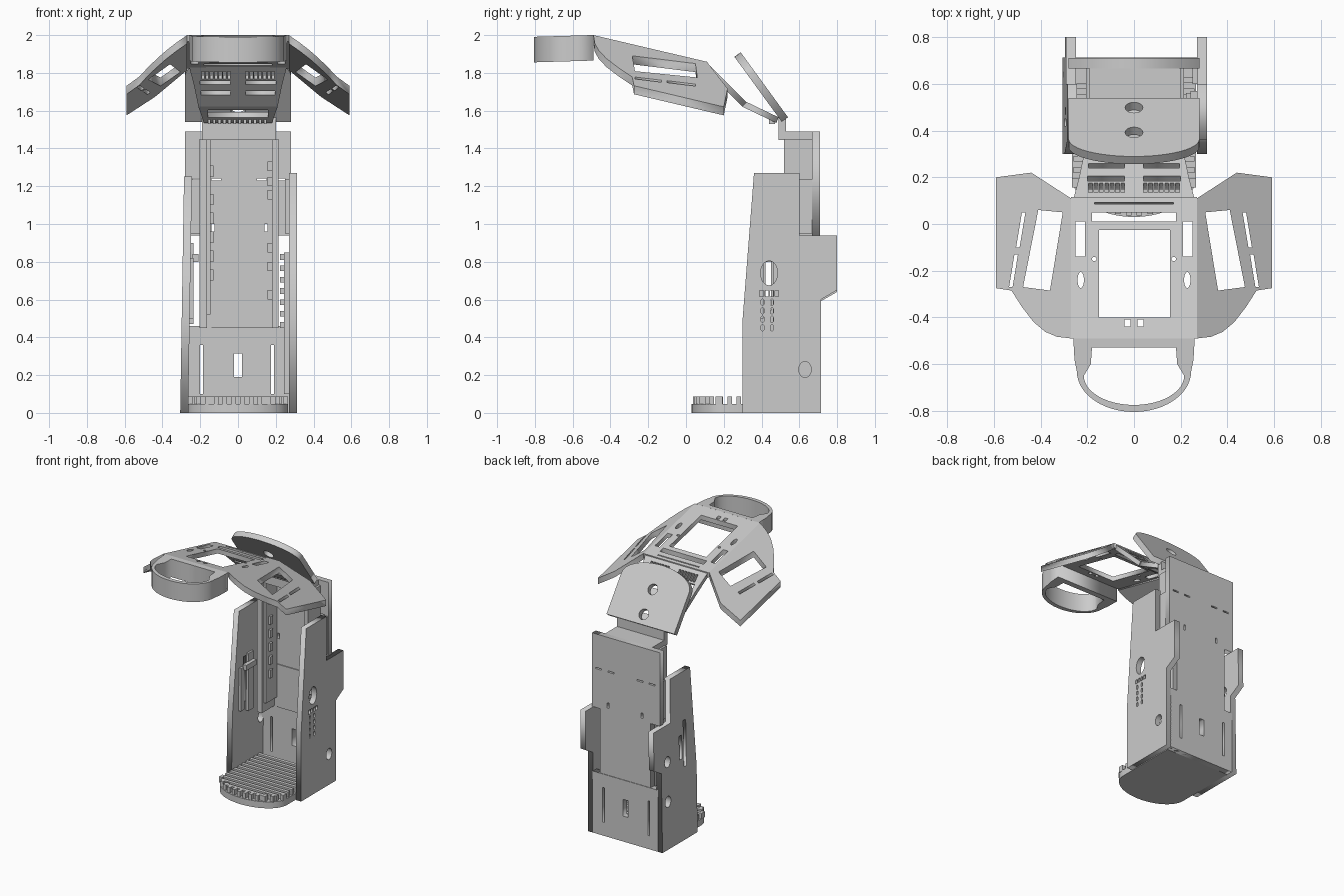
import bpy, bmesh
from math import sin, cos, pi
from mathutils import Matrix, Vector


def finish(name, bm):
    bmesh.ops.remove_doubles(bm, verts=bm.verts, dist=1e-5)
    bmesh.ops.recalc_face_normals(bm, faces=bm.faces)
    me = bpy.data.meshes.new(name)
    bm.to_mesh(me)
    bm.free()
    ob = bpy.data.objects.new(name, me)
    bpy.context.collection.objects.link(ob)
    return ob


def plate(name, loops, o, u, v, w):
    """Flat panel: first loop is the outline, the others are holes; w is the thickness vector."""
    cu = bpy.data.curves.new(name, 'CURVE')
    cu.dimensions, cu.fill_mode, cu.extrude = '2D', 'BOTH', 0.5
    for loop in loops:
        sp = cu.splines.new('POLY')
        sp.points.add(len(loop) - 1)
        for p, (a, b) in zip(sp.points, loop):
            p.co = (a, b, 0, 1)
        sp.use_cyclic_u = True
    tmp = bpy.data.objects.new(name + "_tmp", cu)
    bpy.context.collection.objects.link(tmp)
    dg = bpy.context.evaluated_depsgraph_get()
    me = bpy.data.meshes.new_from_object(tmp.evaluated_get(dg))
    bpy.data.objects.remove(tmp)
    o, u, v, w = map(Vector, (o, u, v, w))
    m = Matrix([u, v, w]).transposed().to_4x4()
    m.translation = o + w / 2
    bm = bmesh.new()
    bm.from_mesh(me)
    bm.transform(m)
    bpy.data.meshes.remove(me)
    return finish(name, bm)


def boxes(name, spans):
    """One object from (x0, x1, y0, y1, z0, z1) blocks."""
    bm = bmesh.new()
    for x0, x1, y0, y1, z0, z1 in spans:
        m = Matrix.Translation(((x0 + x1) / 2, (y0 + y1) / 2, (z0 + z1) / 2))
        bmesh.ops.create_cube(bm, size=1, matrix=m @ Matrix.Diagonal((x1 - x0, y1 - y0, z1 - z0, 1)))
    return finish(name, bm)


def rect(a0, a1, b0, b1):
    return [(a0, b0), (a1, b0), (a1, b1), (a0, b1)]


def oval(a, b, ra, rb, n=20):
    return [(a + ra * cos(2 * pi * i / n), b + rb * sin(2 * pi * i / n)) for i in range(n)]


def arc(cy, rx, ry, a0=0, a1=pi, n=24):
    return [(rx * cos(a0 + (a1 - a0) * i / n), cy + ry * sin(a0 + (a1 - a0) * i / n)) for i in range(n + 1)]


X, Y, Z = (1, 0, 0), (0, 1, 0), (0, 0, 1)

# Rounded foot plate with cross ribs and a toothed rim
plate("foot_plate", [[(-0.265, 0.7)] + arc(0.2, 0.265, 0.17, pi, 2 * pi) + [(0.265, 0.7)]],
      (0, 0, 0), X, Y, (0, 0, 0.048))


def rim_x(y):
    return 0.26 if y > 0.2 else 0.265 * max(0, 1 - ((0.2 - y) / 0.17) ** 2) ** 0.5 - 0.005


ribs = [(-rim_x(y), rim_x(y), y, y + 0.025, 0.045, 0.088) for y in [0.075 + 0.048 * i for i in range(12)]]
for i in range(12):
    x = -0.253 + 0.046 * i
    y = 0.2 - 0.17 * (1 - (x / 0.265) ** 2) ** 0.5
    ribs.append((x - 0.012, x + 0.012, y + 0.006, y + 0.045, 0.045, 0.088))
boxes("foot_ribs", ribs)

# Side walls with rear flaps, round ports and vents
wall = [(0.3, 0), (0.714, 0), (0.714, 0.6), (0.8, 0.65), (0.8, 0.94), (0.6, 0.94),
        (0.6, 1.27), (0.36, 1.27), (0.3, 0.5)]
right_holes = [oval(0.44, 0.74, 0.045, 0.065), oval(0.63, 0.23, 0.033, 0.042)]
right_holes += [rect(0.39 + 0.027 * i, 0.41 + 0.027 * i, 0.617, 0.647) for i in range(4)]
right_holes += [oval(y, 0.45 + 0.045 * i, 0.009, 0.018, 8) for y in (0.405, 0.455) for i in range(4)]
plate("right_wall", [wall] + right_holes, (0.27, 0, 0), Y, Z, (0.042, 0, 0))
left_holes = [oval(0.64, 0.36, 0.033, 0.042), oval(0.64, 0.66, 0.033, 0.042),
              rect(0.42, 0.45, 0.55, 0.9), rect(0.47, 0.5, 0.62, 0.8)]
plate("left_wall", [wall] + left_holes, (-0.306, 0, 0), Y, (0.016, 0, 0.985), (0.042, 0, 0))

# Lower back wall with slots
plate("lower_back", [rect(-0.27, 0.275, 0, 0.46), rect(-0.2, -0.185, 0.1, 0.36),
                     rect(0.175, 0.19, 0.1, 0.36), rect(-0.02, 0.02, 0.19, 0.315)],
      (0, 0.714, 0), X, Z, (0, -0.045, 0))

# Sliding back panel, narrow below and wide above
back = [(-0.205, 0.45), (0.215, 0.45), (0.215, 0.94), (0.28, 0.94), (0.28, 1.49),
        (-0.28, 1.49), (-0.28, 0.94), (-0.205, 0.94)]
back_holes = [rect(x, x + 0.05, 1.23, 1.24) for x in (-0.24, -0.14, 0.1, 0.2)]
back_holes += [rect(x, x + 0.015, 0.96, 1.0) for x in (-0.14, 0.14)]
plate("back_panel", [back] + back_holes, (0, 0.71, 0), X, Z, (0, -0.043, 0))
boxes("back_seams", [(-0.14, 0.18, 0.66, 0.67, 0.45, 0.77)])

# Rails, top cap and neck post inside
boxes("inner_rails", [(-0.205, -0.165, 0.52, 0.67, 0.45, 1.45), (0.18, 0.215, 0.52, 0.67, 0.45, 1.45),
                      (-0.165, -0.145, 0.54, 0.67, 0.52, 1.45)])
boxes("rail_studs", [(-0.146, -0.13, 0.57, 0.6, z, z + 0.06) for z in (0.7, 0.8, 0.9, 1.0, 1.1, 1.25)]
      + [(0.155, 0.181, 0.57, 0.6, z, z + 0.05) for z in (0.6, 0.75, 0.85, 1.13, 1.2, 1.28)])
boxes("top_cap", [(-0.19, 0.2, 0.49, 0.67, 1.445, 1.49)])
boxes("neck_post", [(-0.19, 0.2, 0.49, 0.53, 1.45, 1.565)])

# Brackets on the inner faces of the walls
boxes("upper_brackets", [(-0.25, -0.205, 0.6, 0.668, 0.95, 1.235), (0.25, 0.275, 0.6, 0.668, 0.95, 1.235)])
boxes("left_bracket", [(-0.265, -0.235, 0.46, 0.52, 0.47, 0.9), (-0.24, -0.21, 0.4, 0.52, 0.8, 0.84),
                       (-0.265, -0.235, 0.37, 0.41, 0.5, 0.82)])
boxes("right_bracket", [(0.243, 0.275, 0.52, 0.57, 0.1, 0.85)]
      + [(0.222, 0.245, 0.53, 0.56, 0.45 + 0.06 * i, 0.48 + 0.06 * i) for i in range(7)])

# Rounded head-rest plate leaning forward, with two holes
plate("head_rest", [[(-0.28, 0)] + [(0.28, 0)] + arc(0.3, 0.28, 0.125), oval(0, 0.07, 0.038, 0.038),
                    oval(0, 0.25, 0.038, 0.038)],
      (0, 0.54, 1.565), X, (0, -0.59, 0.81), (0, -0.033, -0.024))

# Tilted window frame on top (drawn in plan, sheared to its slope)
SLOPE = -0.235


def top_z(x, y):
    return 2.0 + SLOPE * (y + 0.49) - 0.68 * x


frame = [rect(-0.27, 0.27, -0.49, 0.115), rect(-0.15, 0.155, -0.4, -0.025), rect(-0.18, 0.18, 0.01, 0.05),
         rect(-0.17, 0.17, 0.085, 0.093)]
for s in (-1, 1):
    frame += [rect(s * 0.21, s * 0.25, -0.14, 0.01), oval(s * 0.228, -0.24, 0.014, 0.035, 12),
              rect(s * 0.015, s * 0.04, -0.44, -0.41), oval(s * 0.17, -0.15, 0.01, 0.01, 10)]
plate("window_frame", frame, (0, 0, top_z(0, 0)), X, (0, 1, SLOPE), (0, 0, -0.035))

# Folded-down side wings
wing = [(0.27, -0.49), (0.33, -0.483), (0.38, -0.462), (0.43, -0.42), (0.48, -0.355), (0.525, -0.285),
        (0.59, -0.275), (0.59, 0.2), (0.44, 0.22), (0.27, 0.11)]
wing_holes = [[(0.305, 0.05), (0.41, 0.06), (0.475, -0.27), (0.36, -0.285)],
              [(0.465, 0.05), (0.48, 0.05), (0.505, -0.1), (0.49, -0.1)],
              [(0.497, -0.13), (0.512, -0.13), (0.535, -0.27), (0.52, -0.27)]]
for s, side in ((-1, "left"), (1, "right")):
    plate(side + "_wing", [wing] + wing_holes, (0, 0, top_z(-0.27, 0)), (s, 0, -0.68),
          (0, 1, SLOPE), (0, 0, -0.045))

# Vented panel folding down to the neck
vents = [[(-0.26, 0.105), (0.26, 0.105), (0.235, 0.2), (0.21, 0.32), (-0.21, 0.32), (-0.235, 0.2)]]
for s in (-1, 1):
    vents += [rect(s * 0.04, s * 0.195, 0.24, 0.26), rect(s * 0.04, s * 0.2, 0.185, 0.205)]
    vents += [rect(s * (0.04 + 0.023 * i), s * (0.056 + 0.023 * i), 0.135, 0.175) for i in range(7)]
plate("vent_panel", vents, (0, 0, 1.965), X, (0, 1, -1.0), (0, -0.022, -0.022))
plate("neck_link", [[(-0.21, 0.31), (0.21, 0.31), (0.18, 0.49), (-0.18, 0.49)],
                    rect(-0.16, 0.16, 0.345, 0.43)],
      (0, 0, 1.8), X, (0, 1, -0.48), (0, -0.012, -0.03))
boxes("neck_teeth", [(-0.16 + 0.027 * i, -0.145 + 0.027 * i, 0.44, 0.47, 1.53, 1.57) for i in range(12)])

# Hollow curved front brim
brim = [(-0.26, -0.49), (-0.255, -0.58)] + arc(-0.63, 0.245, 0.175, pi, 2 * pi) + [(0.255, -0.58), (0.26, -0.49)]
brim_hole = [(-0.18, -0.53), (-0.185, -0.6)] + arc(-0.65, 0.215, 0.125, pi, 2 * pi) + [(0.185, -0.6), (0.18, -0.53)]
plate("front_brim", [brim, brim_hole], (0, 0, 2.015), X, (0, 1, 0.03), (0, 0, -0.135))
